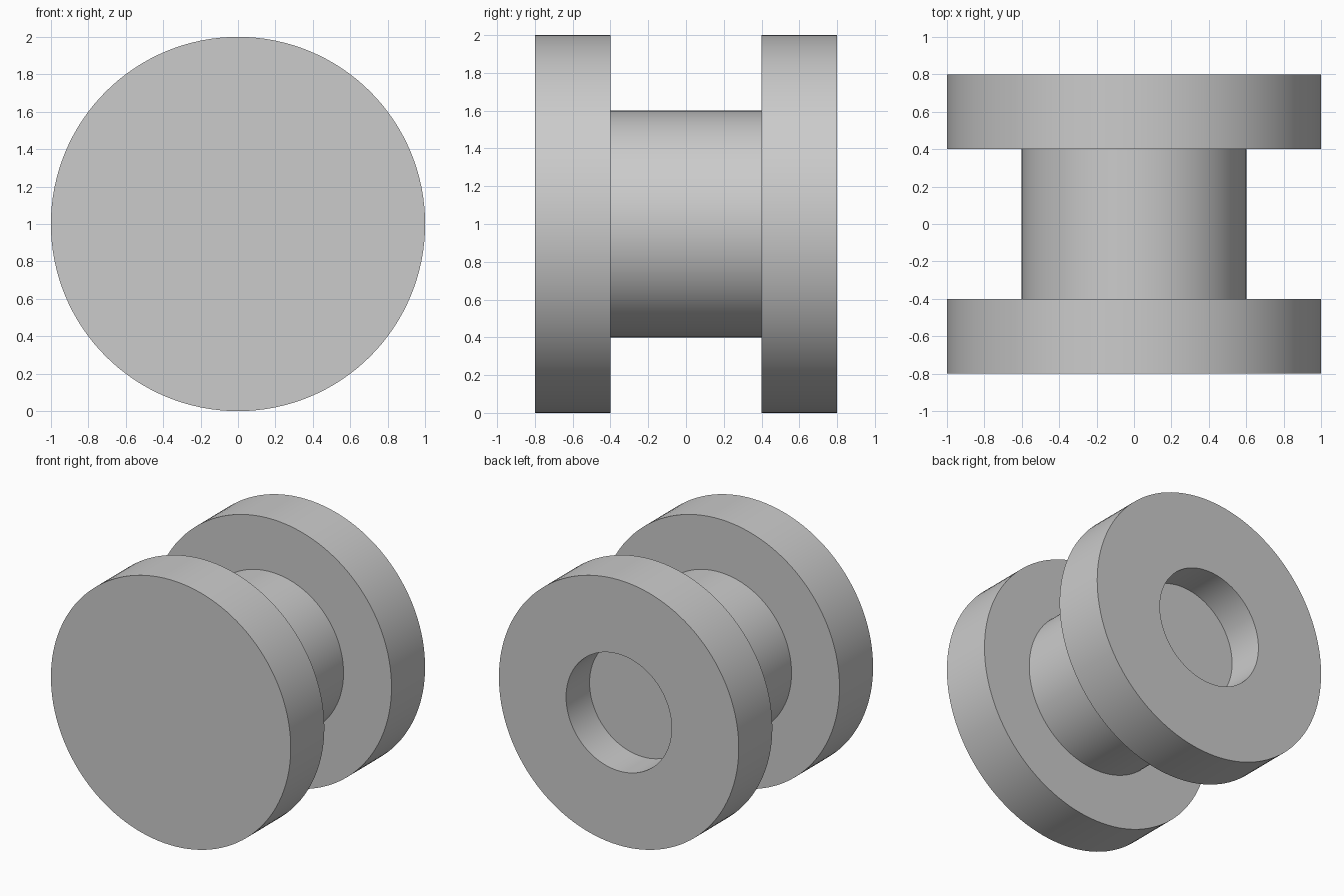
import bpy
import bmesh
import math
from mathutils import Vector

if "Cube" in bpy.data.objects:
    bpy.data.objects.remove(bpy.data.objects["Cube"], do_unlink=True)

# Plain grey material
COLOR = (0.6, 0.6, 0.6, 1.0)
grey = bpy.data.materials.new("light_grey")
grey.use_nodes = True
grey.diffuse_color = COLOR
grey.node_tree.nodes["Principled BSDF"].inputs["Base Color"].default_value = COLOR

SEGMENTS = 128
FLANGE_R, HUB_R, BORE_R = 1.0, 0.6, 0.44
END_Y, INNER_Y, BORE_DEPTH = 0.8, 0.4, 0.28


def lathe(name, profile, center):
    """Revolve a (radius, y) profile about the y axis; ends on the axis close the solid."""
    bm = bmesh.new()
    verts = [bm.verts.new((r, y, 0)) for r, y in profile]
    edges = [bm.edges.new(pair) for pair in zip(verts, verts[1:])]
    bmesh.ops.spin(bm, geom=verts + edges, cent=(0, 0, 0), axis=(0, 1, 0),
                   angle=math.tau, steps=SEGMENTS, use_merge=True)
    bmesh.ops.remove_doubles(bm, verts=bm.verts, dist=0.0001)
    bmesh.ops.recalc_face_normals(bm, faces=bm.faces)
    mesh = bpy.data.meshes.new(name)
    bm.to_mesh(mesh)
    bm.free()
    mesh.materials.append(grey)
    obj = bpy.data.objects.new(name, mesh)
    obj.location = Vector(center)
    bpy.context.collection.objects.link(obj)
    bpy.ops.object.select_all(action="DESELECT")
    obj.select_set(True)
    bpy.context.view_layer.objects.active = obj
    bpy.ops.object.shade_smooth_by_angle(angle=math.radians(30))
    return obj


# Spool: front flange, hub, rear flange and blind bore in the rear face
lathe("flanged_spool", [
    (0, -END_Y), (FLANGE_R, -END_Y), (FLANGE_R, -INNER_Y),
    (HUB_R, -INNER_Y), (HUB_R, INNER_Y),
    (FLANGE_R, INNER_Y), (FLANGE_R, END_Y),
    (BORE_R, END_Y), (BORE_R, END_Y - BORE_DEPTH), (0, END_Y - BORE_DEPTH),
], (0, 0, FLANGE_R))
